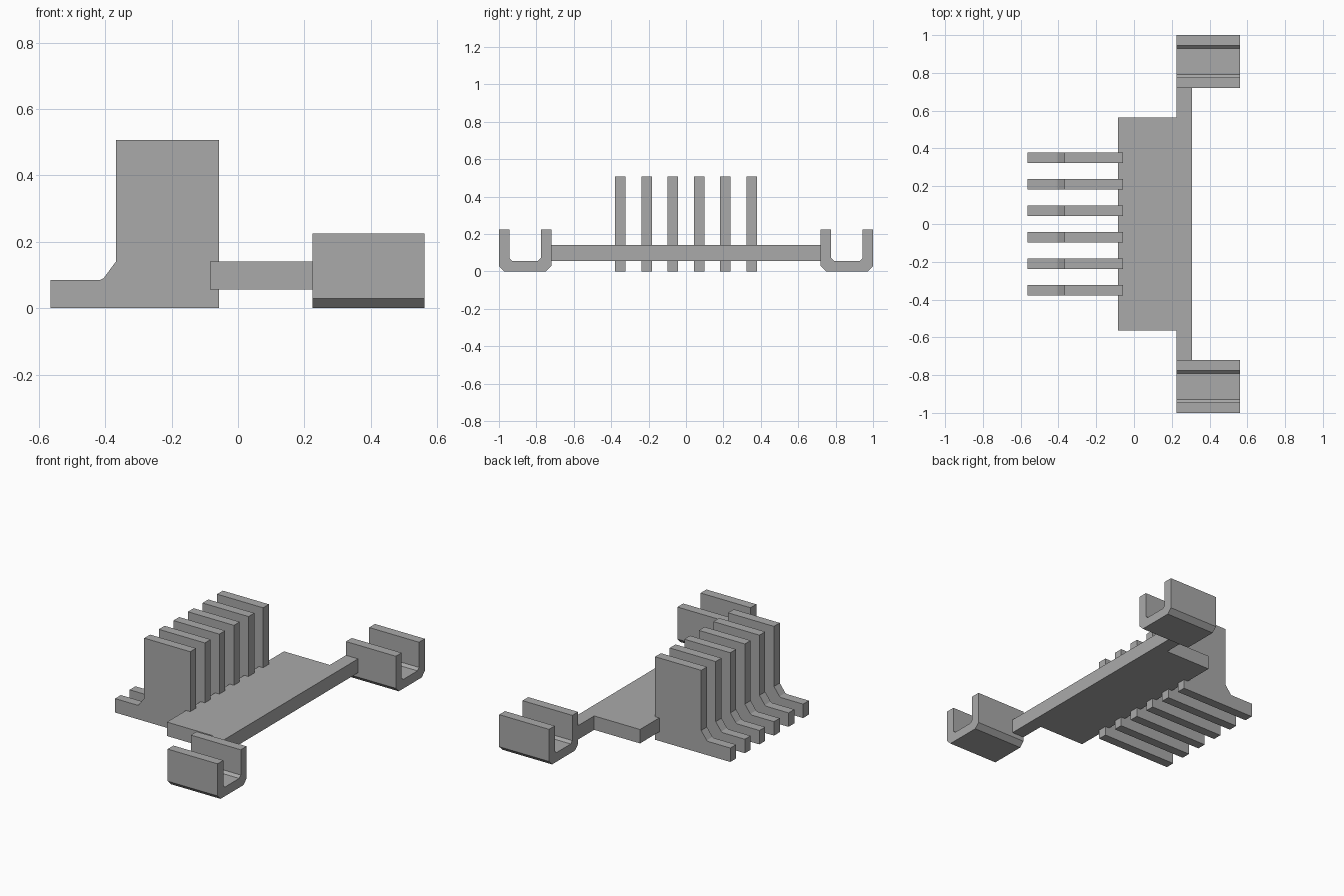
import bpy
import bmesh
from mathutils import Vector

cube = bpy.data.objects.get("Cube")
if cube:
    bpy.data.objects.remove(cube, do_unlink=True)

# Single grey material
GREY = (0.4, 0.4, 0.4, 1.0)
grey = bpy.data.materials.new("plain grey")
grey.use_nodes = True
grey.diffuse_color = GREY
grey.node_tree.nodes["Principled BSDF"].inputs["Base Color"].default_value = GREY


def extrude_profile(name, points, depth):
    """Turn a closed 3D outline into a solid by sweeping it along depth."""
    bm = bmesh.new()
    face = bm.faces.new([bm.verts.new(p) for p in points])
    swept = bmesh.ops.extrude_face_region(bm, geom=[face])["geom"]
    verts = [v for v in swept if isinstance(v, bmesh.types.BMVert)]
    bmesh.ops.translate(bm, verts=verts, vec=Vector(depth))
    bmesh.ops.recalc_face_normals(bm, faces=bm.faces)
    mesh = bpy.data.meshes.new(name)
    bm.to_mesh(mesh)
    bm.free()
    mesh.materials.append(grey)
    obj = bpy.data.objects.new(name, mesh)
    bpy.context.collection.objects.link(obj)
    return obj


# T-shaped base plate with narrow arms reaching to the clips
BACK, ARM, FRONT = -0.085, 0.225, 0.307
half = [(BACK, 0.565), (ARM, 0.565), (ARM, 0.72), (FRONT, 0.72)]
outline = half + [(x, -y) for x, y in reversed(half)]
extrude_profile("base_plate", [(x, y, 0.056) for x, y in outline], (0, 0, 0.085))

# Row of upright fins, each with a low foot and a sloped root
THICK, PITCH, COUNT = 0.056, 0.1405, 6
fin = [(-0.565, 0), (-0.057, 0), (-0.057, 0.507), (-0.368, 0.507),
       (-0.368, 0.14), (-0.405, 0.09), (-0.415, 0.085), (-0.565, 0.085)]
for i in range(COUNT):
    y = (i - (COUNT - 1) / 2) * PITCH - THICK / 2
    extrude_profile(f"fin_{i + 1}", [(x, y, z) for x, z in fin], (0, THICK, 0))

# U-shaped end clips with chamfered corners, mirrored front to back
CENTRE, OUT, IN, TOP = 0.86, 0.14, 0.084, 0.225
CUT, FILLET, FLOOR = 0.029, 0.015, 0.056
side = [(OUT - CUT, 0), (OUT, CUT), (OUT, TOP), (IN, TOP),
        (IN, FLOOR + FILLET), (IN - FILLET, FLOOR)]
channel = side + [(-y, z) for y, z in reversed(side)]
for name, sign in (("back_clip", 1), ("front_clip", -1)):
    extrude_profile(name, [(ARM, sign * CENTRE + y, z) for y, z in channel],
                    (0.337, 0, 0))
